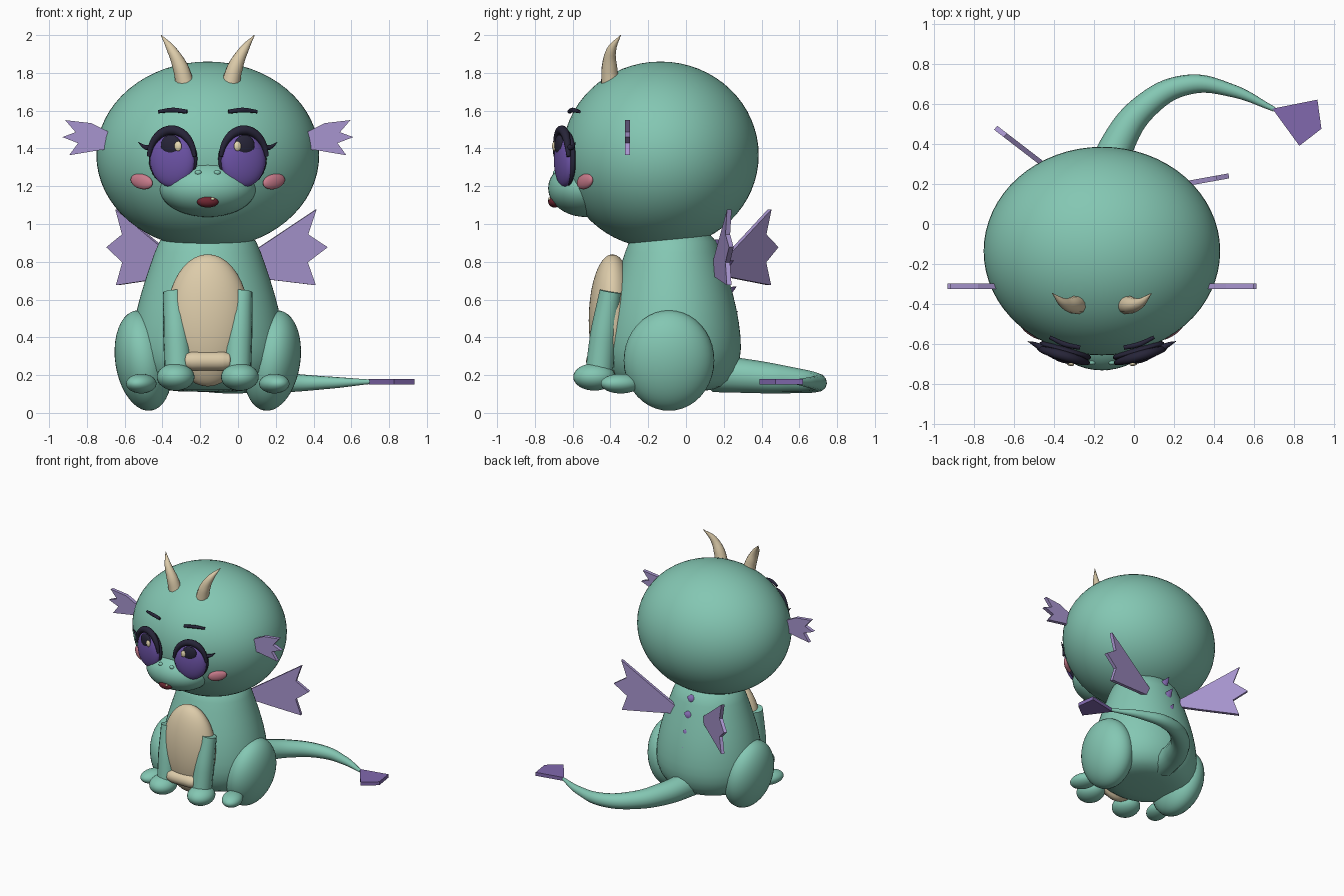
import bpy, bmesh, math
from mathutils import Vector, Matrix

if "Cube" in bpy.data.objects:
    bpy.data.objects.remove(bpy.data.objects["Cube"], do_unlink=True)

AXIS = -0.16  # the body is off centre because the tail sweeps to one side


def material(name, rgb):
    m = bpy.data.materials.new(name)
    m.use_nodes = True
    m.diffuse_color = (*rgb, 1)
    bsdf = next(n for n in m.node_tree.nodes if n.type == 'BSDF_PRINCIPLED')
    bsdf.inputs["Base Color"].default_value = (*rgb, 1)
    bsdf.inputs["Roughness"].default_value = 0.7
    return m


GREEN = material("mint green", (0.23, 0.57, 0.45))
TAN = material("warm tan", (0.72, 0.60, 0.40))
LILAC = material("lilac", (0.39, 0.30, 0.62))
VIOLET = material("violet", (0.22, 0.14, 0.42))
IRIS = material("iris purple", (0.15, 0.085, 0.38))
DARK = material("midnight", (0.02, 0.018, 0.04))
PINK = material("blush pink", (0.58, 0.20, 0.26))
RED = material("dark red", (0.16, 0.02, 0.032))
CREAM = material("cream", (0.85, 0.74, 0.48))


def finish(ob, name, mat, smooth=True):
    ob.name = name
    ob.data.materials.clear()
    ob.data.materials.append(mat)
    if smooth:
        bpy.ops.object.select_all(action='DESELECT')
        ob.select_set(True)
        bpy.context.view_layer.objects.active = ob
        bpy.ops.object.shade_smooth_by_angle(angle=math.radians(50))
    return ob


def from_bmesh(bm, name, mat, smooth=True):
    bmesh.ops.recalc_face_normals(bm, faces=bm.faces)
    mesh = bpy.data.meshes.new(name)
    bm.to_mesh(mesh)
    bm.free()
    ob = bpy.data.objects.new(name, mesh)
    bpy.context.collection.objects.link(ob)
    return finish(ob, name, mat, smooth)


def blob(name, mat, loc, radii, rot=(0, 0, 0), seg=32):
    """Ellipsoid; x is measured from the body axis."""
    bpy.ops.mesh.primitive_uv_sphere_add(segments=seg, ring_count=seg // 2, radius=1,
                                         location=(loc[0] + AXIS, loc[1], loc[2]), rotation=rot)
    ob = bpy.context.object
    ob.scale = radii
    return finish(ob, name, mat)


def tube(name, mat, points, res=6):
    """Smooth tapered tube through (x, y, z, radius) points."""
    cu = bpy.data.curves.new(name, 'CURVE')
    cu.dimensions = '3D'
    cu.bevel_depth = 1
    cu.bevel_resolution = 4
    cu.resolution_u = res
    cu.use_fill_caps = True
    sp = cu.splines.new('BEZIER')
    sp.bezier_points.add(len(points) - 1)
    for bp, (x, y, z, r) in zip(sp.bezier_points, points):
        bp.co = (x + AXIS, y, z)
        bp.radius = r
        bp.handle_left_type = bp.handle_right_type = 'AUTO'
    ob = bpy.data.objects.new(name, cu)
    bpy.context.collection.objects.link(ob)
    bpy.ops.object.select_all(action='DESELECT')
    ob.select_set(True)
    bpy.context.view_layer.objects.active = ob
    bpy.ops.object.convert(target='MESH')
    return finish(bpy.context.object, name, mat)


def plate(name, mat, points, thickness=0.028):
    """Flat cut-out with an even thickness."""
    bm = bmesh.new()
    bm.faces.new([bm.verts.new(p) for p in points])
    ob = from_bmesh(bm, name, mat, smooth=False)
    mod = ob.modifiers.new("thickness", 'SOLIDIFY')
    mod.thickness = thickness
    mod.offset = 0
    return ob


def lathe(name, mat, profile, centre, y_scale, seg=32):
    bm = bmesh.new()
    verts = [bm.verts.new((r, 0, z)) for r, z in profile]
    edges = [bm.edges.new(pair) for pair in zip(verts, verts[1:])]
    bmesh.ops.spin(bm, geom=verts + edges, axis=(0, 0, 1), cent=(0, 0, 0),
                   angle=math.tau, steps=seg)
    bmesh.ops.remove_doubles(bm, verts=bm.verts, dist=0.0005)
    ob = from_bmesh(bm, name, mat)
    ob.location = centre
    ob.scale.y = y_scale
    mod = ob.modifiers.new("rounding", 'SUBSURF')
    mod.levels = mod.render_levels = 1
    return ob


# Torso, belly and head
lathe("torso", GREEN, [(0, 0.11), (0.24, 0.115), (0.35, 0.16), (0.405, 0.28), (0.405, 0.4), (0.38, 0.55),
                       (0.335, 0.7), (0.28, 0.86), (0.24, 0.96), (0, 1.0)], (AXIS, -0.07, 0), 0.9)
blob("belly", TAN, (0, -0.39, 0.49), (0.22, 0.125, 0.35), seg=40)
tube("belly_fold", TAN, [(x, -0.48, 0.275, r) for x, r in
                         ((-0.13, 0.015), (-0.115, 0.042), (-0.08, 0.05), (0.08, 0.05), (0.115, 0.042), (0.13, 0.015))])
blob("head", GREEN, (0, -0.135, 1.365), (0.59, 0.52, 0.495), seg=64)

# Muzzle
blob("snout", GREEN, (0, -0.53, 1.19), (0.257, 0.2, 0.153), seg=40)
blob("mouth", RED, (0, -0.695, 1.12), (0.058, 0.035, 0.033))
blob("mouth_glint", CREAM, (0.026, -0.722, 1.133), (0.01, 0.008, 0.008), seg=12)

EAR = [(0.49, 1.40), (0.58, 1.39), (0.734, 1.364), (0.687, 1.428), (0.77, 1.46),
       (0.70, 1.486), (0.755, 1.55), (0.618, 1.534), (0.49, 1.47)]

for s, side in ((1, "left"), (-1, "right")):
    # Limbs
    blob(side + "_thigh", GREEN, (s * 0.34, -0.09, 0.277), (0.15, 0.24, 0.268), (0, s * 0.15, 0), 40)
    blob(side + "_foot", GREEN, (s * 0.352, -0.345, 0.155), (0.076, 0.11, 0.052), (0, 0, s * 0.35))
    tube(side + "_arm", GREEN, [(s * 0.18, -0.4, 0.643, 0.058), (s * 0.165, -0.435, 0.42, 0.072),
                                (s * 0.155, -0.46, 0.2, 0.075)])
    blob(side + "_hand", GREEN, (s * 0.17, -0.485, 0.19), (0.1, 0.112, 0.072))

    # Horns, ears, brows, cheeks and nostrils
    tube(side + "_horn", TAN, [(s * 0.12, -0.40, 1.74, 0.05), (s * 0.145, -0.405, 1.83, 0.042),
                               (s * 0.19, -0.395, 1.92, 0.026), (s * 0.247, -0.346, 2.0, 0.002)])
    plate(side + "_ear", LILAC, [(s * x + AXIS, -0.31, z) for x, z in EAR])
    tube(side + "_brow", DARK, [(s * 0.26, -0.565, 1.595, 0.009), (s * 0.185, -0.6, 1.603, 0.013),
                                (s * 0.11, -0.617, 1.595, 0.011)])
    blob(side + "_cheek", PINK, (s * 0.35, -0.535, 1.225), (0.07, 0.022, 0.04), (0, -s * 0.2, s * 0.6))
    blob(side + "_nostril", GREEN, (s * 0.05, -0.69, 1.272), (0.018, 0.014, 0.014), seg=16)

    # Eye parts share a frame turned to follow the face
    turn = Matrix.Rotation(s * 0.28, 3, 'Z')
    centre = Vector((s * 0.187, -0.643, 1.335))

    def at(x, y, z):
        return centre + turn @ Vector((s * x, y, z))

    rot = (0, 0, s * 0.28)
    blob(side + "_eye_rim", DARK, at(0, 0.012, 0.01), (0.134, 0.034, 0.15), rot)
    blob(side + "_iris", IRIS, at(0, 0, 0), (0.122, 0.047, 0.14), rot)
    blob(side + "_pupil", DARK, at(0, -0.03, 0.082), (0.055, 0.02, 0.055), rot)
    blob(side + "_eye_glint", CREAM, at(-0.043, -0.043, 0.077), (0.02, 0.012, 0.026), rot, 16)
    arch = []
    for i in range(9):
        a = math.radians(8 + 164 * i / 8)
        arch.append((*at(0.128 * math.cos(a), -0.015, 0.162 * math.sin(a)), 0.008 + 0.017 * math.sin(a)))
    tube(side + "_eyelid", DARK, arch)
    tube(side + "_lash", DARK, [(*at(0.11, -0.01, 0.07), 0.018), (*at(0.15, 0, 0.072), 0.012),
                                (*at(0.192, 0.005, 0.1), 0.001)])

# Wings: u runs back along the wing from its outermost point
WING = [(0, 0.877), (0.105, 0.945), (0.06, 1.078), (0.30, 0.92), (0.5, 0.79),
        (0.5, 0.73), (0.35, 0.71), (0.064, 0.676), (0.107, 0.797)]
for side, tip, inward in (("left", (0.473, 0.24), (-0.984, -0.178)),
                          ("right", (-0.69, 0.48), (0.793, -0.609))):
    plate(side + "_wing", LILAC, [(tip[0] + u * inward[0], tip[1] + u * inward[1], z) for u, z in WING], 0.025)

# Back spikes
for i, (y, z, r) in enumerate(((0.175, 0.90, 0.042), (0.215, 0.785, 0.042), (0.235, 0.65, 0.036), (0.262, 0.53, 0.015))):
    lean = Vector((0, 0.85, 0.5))
    bpy.ops.mesh.primitive_cone_add(vertices=20, radius1=r, radius2=0, depth=2.2 * r, location=(AXIS, y, z),
                                    rotation=lean.to_track_quat('Z', 'Y').to_euler())
    finish(bpy.context.object, f"back_spike_{i + 1}", VIOLET)

# Tail and its fin
tube("tail", GREEN, [(0, 0.15, 0.21, 0.1), (0.07, 0.38, 0.19, 0.086), (0.22, 0.59, 0.17, 0.066),
                     (0.43, 0.695, 0.16, 0.05), (0.65, 0.665, 0.16, 0.032), (0.86, 0.572, 0.165, 0.012)], 10)
plate("tail_fin", VIOLET, [(0.69, 0.575, 0.165), (0.825, 0.39, 0.165), (0.935, 0.475, 0.165), (0.915, 0.62, 0.165)])
